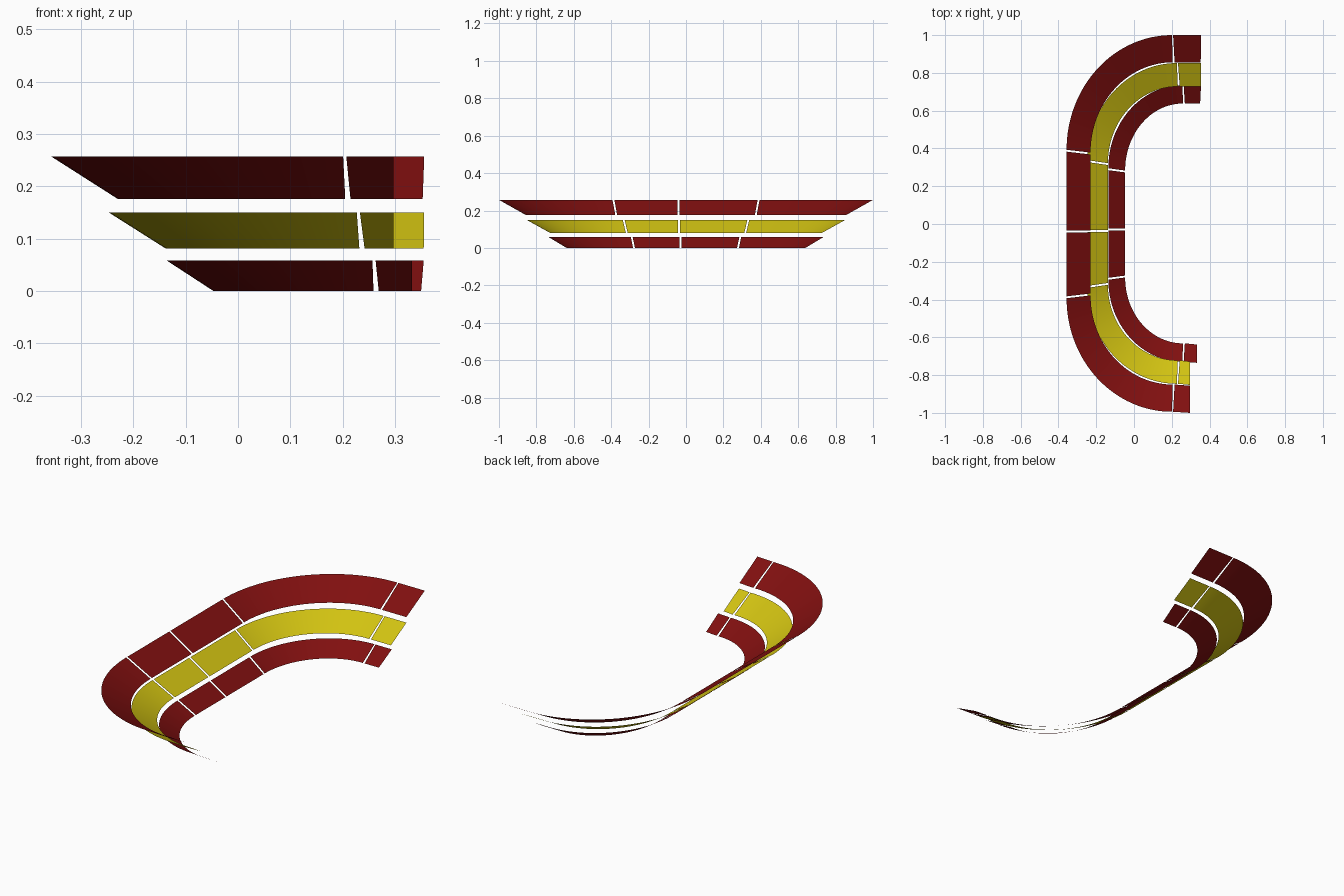
import bpy
from math import sin, cos, pi

cube = bpy.data.objects.get("Cube")
if cube:
    bpy.data.objects.remove(cube, do_unlink=True)


def make_material(name, colour):
    mat = bpy.data.materials.new(name)
    mat.use_nodes = True
    mat.diffuse_color = colour
    mat.node_tree.nodes["Principled BSDF"].inputs["Base Color"].default_value = colour
    return mat


RED = make_material("dark red", (0.22, 0.005, 0.005, 1))
YELLOW = make_material("yellow", (0.65, 0.55, 0.006, 1))
GAP = 0.01
STEPS = 32


def strip(name, outer, inner, mat):
    """Sloped sheet lofted between an upper outer edge and a lower inner edge."""
    n = len(outer)
    faces = [(i, i + 1, n + i + 1, n + i) for i in range(n - 1)]
    # wind the faces so that they look upwards
    (ax, ay, _), (bx, by, _), (cx, cy, _) = outer[0], outer[1], inner[0]
    if (bx - ax) * (cy - ay) - (by - ay) * (cx - ax) < 0:
        faces = [f[::-1] for f in faces]
    mesh = bpy.data.meshes.new(name)
    mesh.from_pydata(outer + inner, [], faces)
    mesh.materials.append(mat)
    mesh.polygons.foreach_set("use_smooth", [n > 2] * len(faces))
    obj = bpy.data.objects.new(name, mesh)
    bpy.context.collection.objects.link(obj)


def bend(edge, side, flare):
    """Quarter ellipse from the long side round to the end block."""
    x, y, z, start, end = edge
    y -= flare
    return [(end - (end - x) * cos(t), side * (start + (y - start) * sin(t)), z)
            for t in (pi / 2 * i / STEPS for i in range(STEPS + 1))]


def straight(edge, y0, side):
    x, _, z, start, _ = edge
    return [(x, y0, z), (x, side * (start - GAP), z)]


def end_block(edge, side, gap, tip, flare):
    _, y, z, _, end = edge
    return [(end + gap, side * (y - flare), z), (tip, side * y, z)]


# Each edge: side x, end y, height, y where the bend starts, x where it ends
# Each tier: outer edge, inner edge, middle seam y, back tips, front tip
tiers = {
    "lower": (RED, (-0.136, 0.735, 0.058, 0.295, 0.257),
              (-0.047, 0.638, 0.0, 0.283, 0.259), -0.03, (0.355, 0.350), 0.333),
    "middle": (YELLOW, (-0.247, 0.852, 0.150, 0.338, 0.227),
               (-0.138, 0.728, 0.081, 0.322, 0.232), -0.037, (0.356, 0.355), 0.297),
    "upper": (RED, (-0.357, 1.0, 0.257, 0.393, 0.201),
              (-0.230, 0.856, 0.176, 0.378, 0.205), -0.04, (0.356, 0.353), 0.297),
}

for tier, (mat, outer, inner, seam, back_tips, front_tip) in tiers.items():
    for label, side in (("back", 1), ("front", -1)):
        tips = back_tips if side > 0 else (front_tip, front_tip)
        flare = 0.0 if side > 0 else 0.006
        y0 = seam + side * GAP / 2
        # straight stand, curved corner and short end block
        strip(f"{tier}_{label}_straight_stand",
              straight(outer, y0, side), straight(inner, y0, side), mat)
        strip(f"{tier}_{label}_corner_stand",
              bend(outer, side, flare), bend(inner, side, flare), mat)
        strip(f"{tier}_{label}_end_stand",
              end_block(outer, side, 0.006, tips[0], flare),
              end_block(inner, side, 0.01, tips[1], flare), mat)
